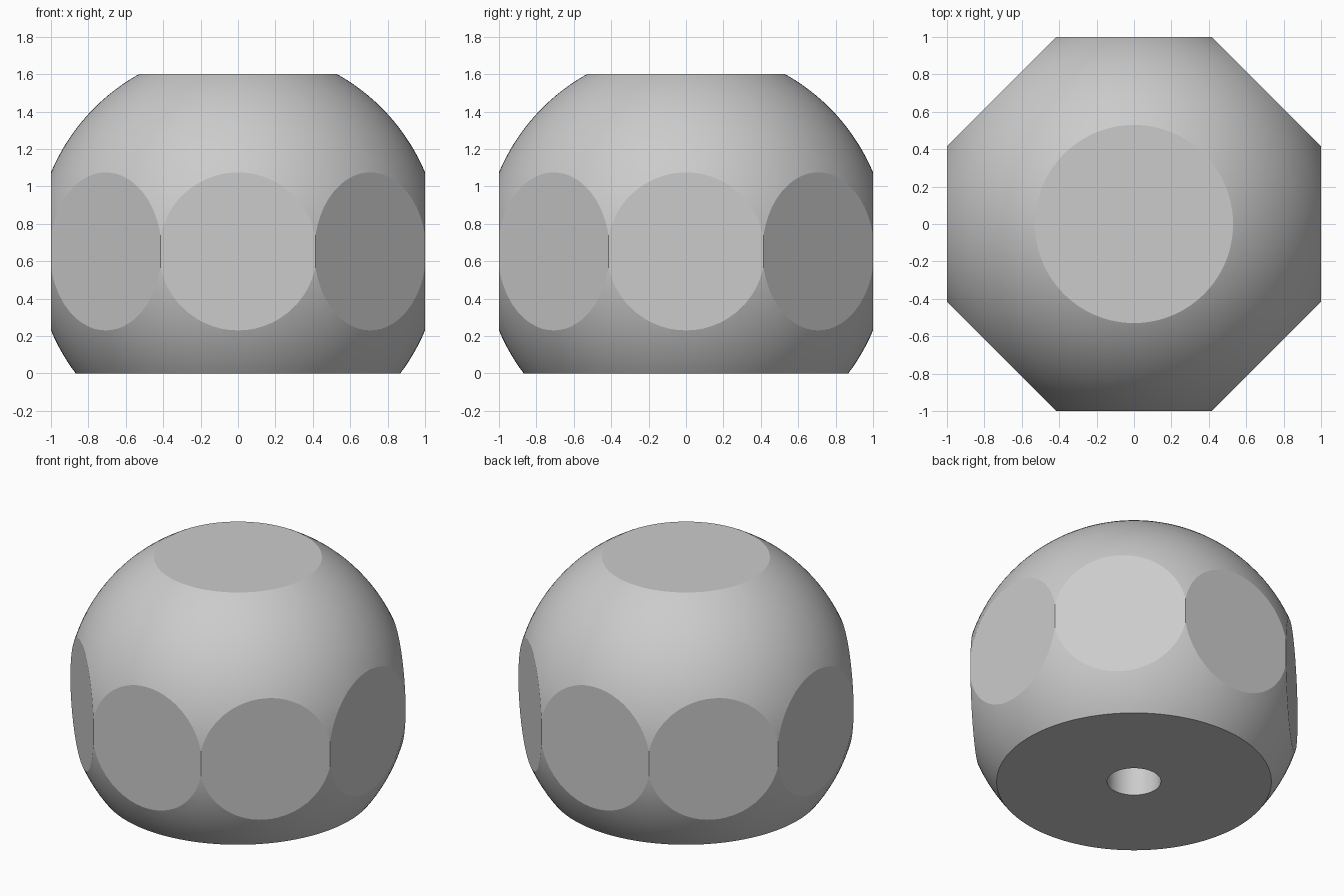
import bpy
from math import pi, cos, radians

if "Cube" in bpy.data.objects:
    bpy.data.objects.remove(bpy.data.objects["Cube"])

SPHERE_Z, SPHERE_R = 0.6525, 1.0857
HEIGHT = 1.6
HOLE_R, HOLE_DEPTH = 0.17, 0.8


def cylinder(name, sides, radius, z0, z1, turn=0.0):
    bpy.ops.mesh.primitive_cylinder_add(
        vertices=sides, radius=radius, depth=z1 - z0,
        location=(0, 0, (z0 + z1) / 2), rotation=(0, 0, turn))
    obj = bpy.context.object
    obj.name = name
    obj.hide_render = True
    return obj


def cut(target, cutter, operation):
    bpy.context.view_layer.objects.active = target
    mod = target.modifiers.new(cutter.name, 'BOOLEAN')
    mod.operation = operation
    mod.solver = 'EXACT'
    mod.object = cutter
    bpy.ops.object.modifier_apply(modifier=mod.name)
    bpy.data.objects.remove(cutter, do_unlink=True)


# Round knob body
bpy.ops.mesh.primitive_uv_sphere_add(segments=144, ring_count=72,
                                     radius=SPHERE_R, location=(0, 0, SPHERE_Z))
knob = bpy.context.object
knob.name = "faceted_knob"

# Eight side flats plus flat top and base
prism = cylinder("octagon_cutter", 8, 1 / cos(pi / 8), 0, HEIGHT, pi / 8)
cut(knob, prism, 'INTERSECT')

# Blind mounting hole in the base
hole = cylinder("hole_cutter", 64, HOLE_R, -0.2, HOLE_DEPTH)
cut(knob, hole, 'DIFFERENCE')

# Smooth round surfaces, crisp flats
bpy.ops.object.select_all(action='DESELECT')
knob.select_set(True)
bpy.context.view_layer.objects.active = knob
bpy.ops.object.shade_smooth_by_angle(angle=radians(12))
